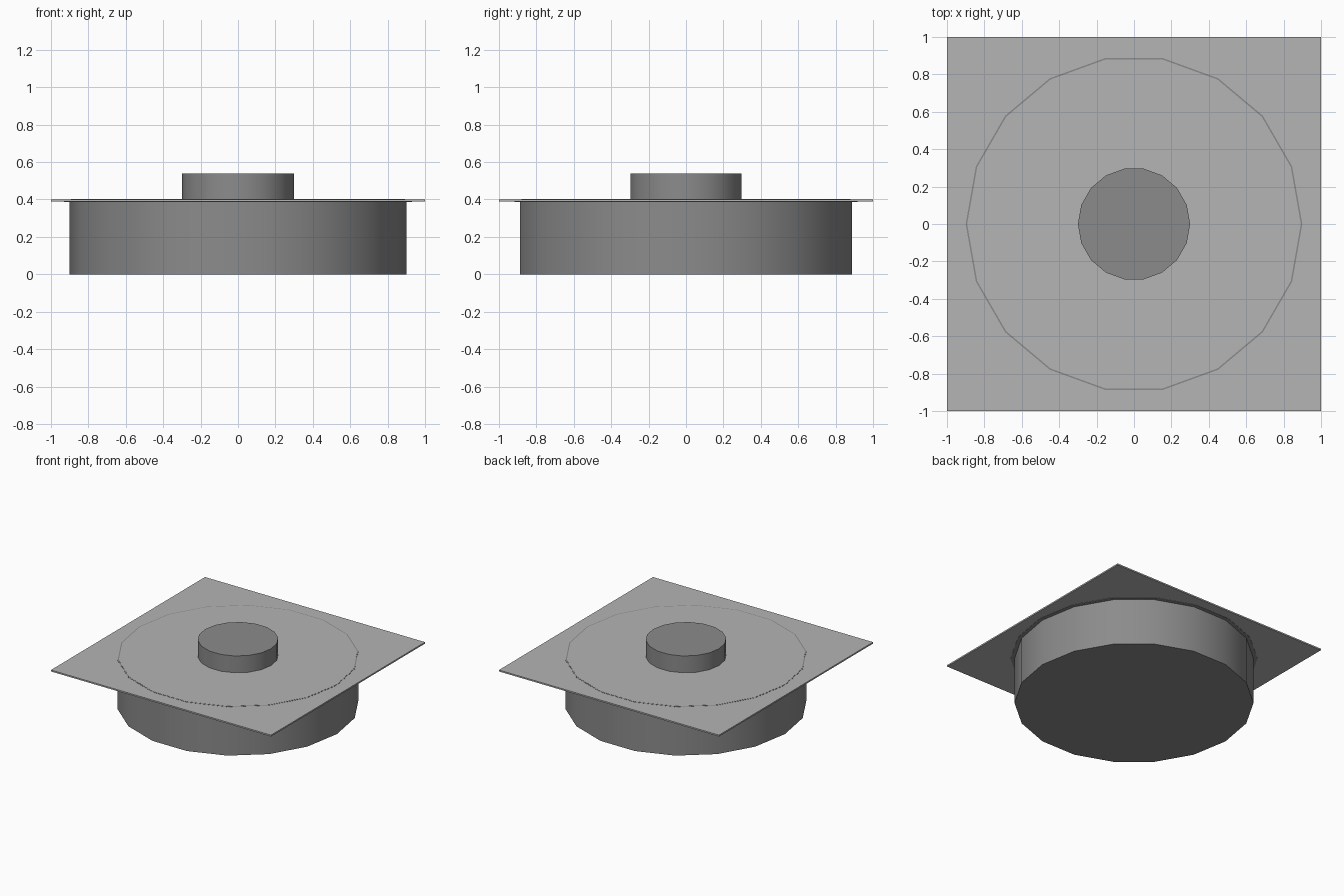
import bpy, math

if "Cube" in bpy.data.objects:
    bpy.data.objects.remove(bpy.data.objects["Cube"])

SIDES = 18


def paint(obj, name, value):
    mat = bpy.data.materials.get(name) or bpy.data.materials.new(name)
    mat.diffuse_color = (value, value, value, 1)
    mat.use_nodes = True
    mat.node_tree.nodes["Principled BSDF"].inputs["Base Color"].default_value = mat.diffuse_color
    obj.data.materials.append(mat)


def smooth(obj):
    bpy.ops.object.select_all(action='DESELECT')
    obj.select_set(True)
    bpy.context.view_layer.objects.active = obj
    bpy.ops.object.shade_smooth_by_angle(angle=math.radians(30))


def lathe(name, profile, value_name, value):
    """Revolve a closed-at-the-axis or closed-loop (radius, z) profile."""
    verts, faces, n = [], [], len(profile)
    for i in range(SIDES):
        a = 2 * math.pi * i / SIDES
        verts += [(r * math.cos(a), r * math.sin(a), z) for r, z in profile]
    for i in range(SIDES):
        j = (i + 1) % SIDES
        for k in range(n - 1):
            faces.append((i*n + k, j*n + k, j*n + k + 1, i*n + k + 1))
    # flat end caps
    faces.append([i*n for i in reversed(range(SIDES))])
    faces.append([i*n + n - 1 for i in range(SIDES)])
    mesh = bpy.data.meshes.new(name)
    mesh.from_pydata(verts, [], faces)
    obj = bpy.data.objects.new(name, mesh)
    bpy.context.collection.objects.link(obj)
    paint(obj, value_name, value)
    smooth(obj)
    return obj


DARK, LIGHT = ("dark_grey", 0.26), ("light_grey", 0.46)

# Drum with a thin flange under the plate and a rim showing through it
lathe("drum", [(0.9, 0), (0.9, 0.386), (0.93, 0.386), (0.93, 0.389),
               (0.9, 0.389), (0.9, 0.401)], *DARK)

# Light disc covering the drum inside its rim
lathe("drum_cover", [(0.892, 0.395), (0.892, 0.402)], *LIGHT)

# Knob in the middle
lathe("knob", [(0.3, 0.4), (0.3, 0.54)], *DARK)

# Square mounting plate
bpy.ops.mesh.primitive_cube_add(size=2, location=(0, 0, 0.394))
plate = bpy.context.object
plate.name = "plate"
plate.scale = (1, 1, 0.006)
bpy.ops.object.transform_apply(location=False, rotation=False, scale=True)
paint(plate, *LIGHT)
